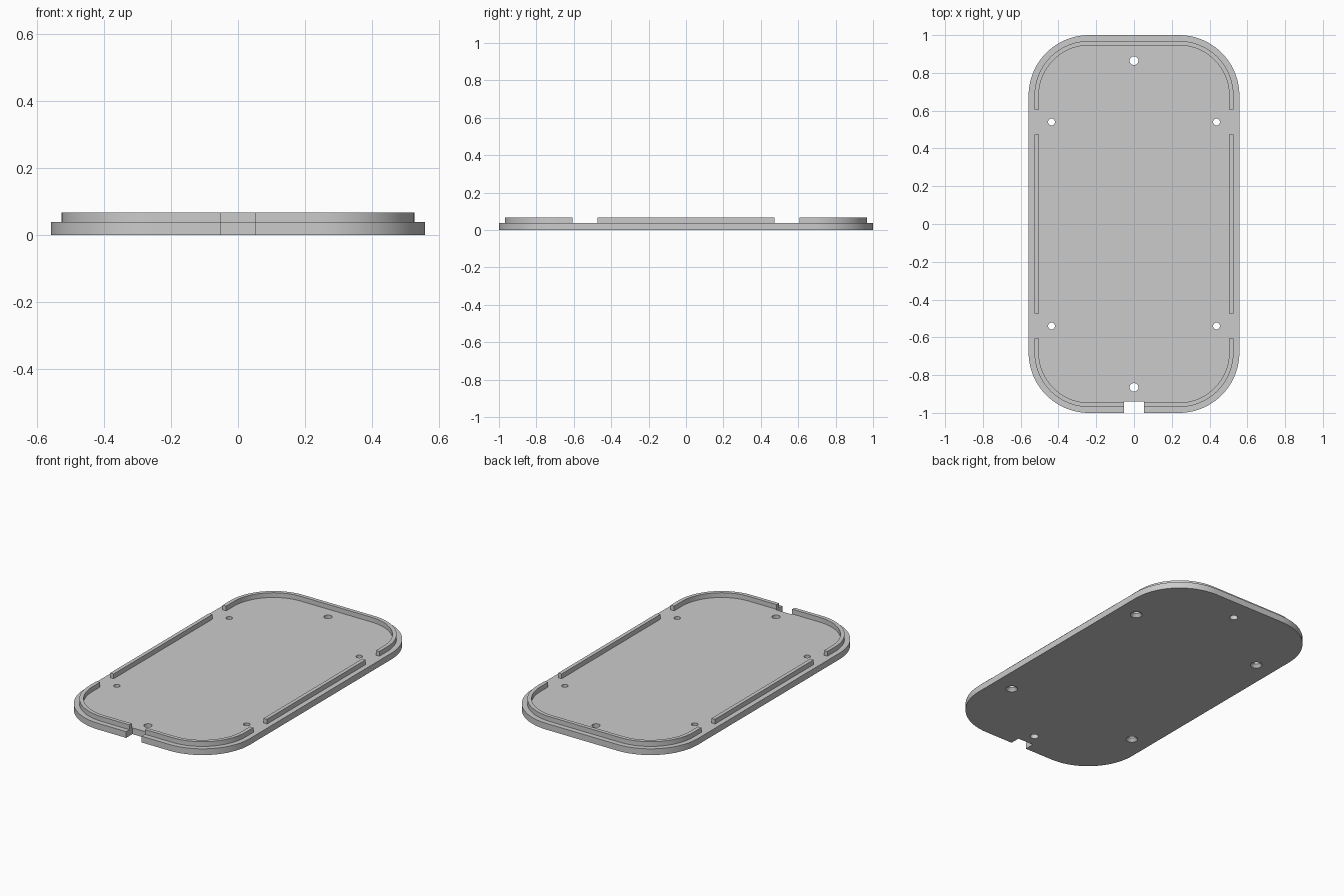
import bpy
import bmesh
from math import cos, sin, pi, radians

if "Cube" in bpy.data.objects:
    bpy.data.objects.remove(bpy.data.objects["Cube"])

grey = bpy.data.materials.new("light grey plastic")
grey.use_nodes = True
COLOUR = (0.6, 0.6, 0.6, 1)
grey.diffuse_color = COLOUR
grey.node_tree.nodes["Principled BSDF"].inputs["Base Color"].default_value = COLOUR

HALF_W, HALF_L, RADIUS = 0.558, 1.0, 0.32
PLATE_TOP, RIM_TOP = 0.038, 0.067


def make_object(name, bm):
    bmesh.ops.recalc_face_normals(bm, faces=bm.faces)
    mesh = bpy.data.meshes.new(name)
    bm.to_mesh(mesh)
    bm.free()
    mesh.materials.append(grey)
    obj = bpy.data.objects.new(name, mesh)
    bpy.context.collection.objects.link(obj)
    return obj


def rounded_loop(bm, inset, z, steps=24):
    """Ring of vertices along the rounded outline, moved inwards."""
    verts = []
    r = RADIUS - inset
    corners = ((1, 1), (-1, 1), (-1, -1), (1, -1))
    for quarter, (sx, sy) in enumerate(corners):
        for i in range(steps + 1):
            a = (quarter + i / steps) * pi / 2
            verts.append(bm.verts.new((sx * (HALF_W - RADIUS) + r * cos(a),
                                       sy * (HALF_L - RADIUS) + r * sin(a), z)))
    return verts


def bridge(bm, a, b):
    n = len(a)
    for i in range(n):
        j = (i + 1) % n
        bm.faces.new((a[i], a[j], b[j], b[i]))


def box(name, x0, x1, y0, y1, z0, z1):
    bm = bmesh.new()
    bmesh.ops.create_cube(bm, size=1)
    for v in bm.verts:
        v.co.x = x1 if v.co.x > 0 else x0
        v.co.y = y1 if v.co.y > 0 else y0
        v.co.z = z1 if v.co.z > 0 else z0
    return make_object(name, bm)


def lathe(name, x, y, profile, steps=32):
    """Turned solid from (radius, height) pairs."""
    bm = bmesh.new()
    rings = [[bm.verts.new((x + r * cos(2 * pi * i / steps),
                            y + r * sin(2 * pi * i / steps), z))
              for i in range(steps)] for r, z in profile]
    for a, b in zip(rings, rings[1:]):
        bridge(bm, a, b)
    bm.faces.new(rings[0])
    bm.faces.new(rings[-1])
    return make_object(name, bm)


def cut(obj, cutter):
    cutter.hide_render = True
    mod = obj.modifiers.new("cut", 'BOOLEAN')
    mod.operation = 'DIFFERENCE'
    mod.solver = 'EXACT'
    mod.object = cutter
    select(obj)
    bpy.ops.object.modifier_apply(modifier=mod.name)
    bpy.data.objects.remove(cutter)


def select(obj):
    bpy.ops.object.select_all(action='DESELECT')
    obj.select_set(True)
    bpy.context.view_layer.objects.active = obj


# Base plate with rounded corners
bm = bmesh.new()
bottom, top = rounded_loop(bm, 0, 0), rounded_loop(bm, 0, PLATE_TOP)
bridge(bm, bottom, top)
bm.faces.new(bottom)
bm.faces.new(top)
plate = make_object("base_plate", bm)

# Raised locating rim
bm = bmesh.new()
loops = [rounded_loop(bm, inset, z) for inset, z in
         ((0.031, PLATE_TOP), (0.031, RIM_TOP), (0.054, RIM_TOP), (0.054, PLATE_TOP))]
for i in range(4):
    bridge(bm, loops[i], loops[(i + 1) % 4])
rim = make_object("locating_rim", bm)

# Cable notch through the front edge
for part in (plate, rim):
    cut(part, box("notch_cutter", -0.052, 0.052, -1.1, -0.94, -0.1, 0.2))

# Gaps in the rim beside the screws
for side in (-1, 1):
    y0, y1 = sorted((side * 0.474, side * 0.606))
    cut(rim, box("rim_gap_cutter", -0.7, 0.7, y0, y1, -0.1, 0.2))

# Straight end holes and countersunk side holes
for sy in (-1, 1):
    cut(plate, lathe("end_hole_cutter", 0, sy * 0.865, ((0.023, -0.1), (0.023, 0.1))))
    for sx in (-1, 1):
        cut(plate, lathe("screw_hole_cutter", sx * 0.437, sy * 0.54,
                         ((0.033, -0.1), (0.033, 0), (0.018, 0.018), (0.018, 0.1))))

for part in (plate, rim):
    select(part)
    bpy.ops.object.shade_smooth_by_angle(angle=radians(30))
